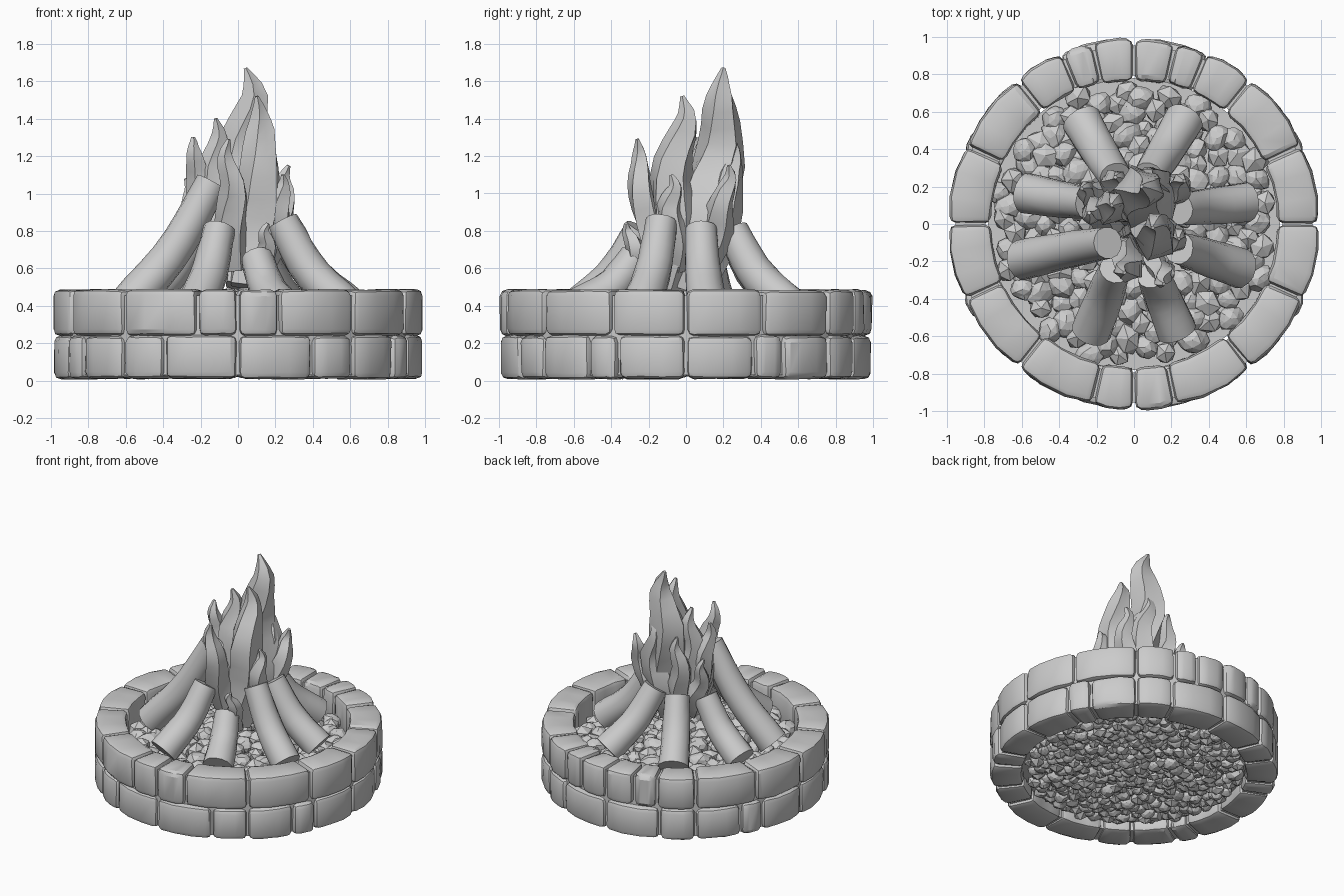
import bpy, bmesh, math, random
from mathutils import Vector, Matrix

if "Cube" in bpy.data.objects:
    bpy.data.objects.remove(bpy.data.objects["Cube"])

random.seed(7)


def finish(bm, name, angle=None):
    bmesh.ops.recalc_face_normals(bm, faces=bm.faces[:])
    me = bpy.data.meshes.new(name)
    bm.to_mesh(me)
    bm.free()
    ob = bpy.data.objects.new(name, me)
    bpy.context.collection.objects.link(ob)
    if angle:
        bpy.ops.object.select_all(action='DESELECT')
        ob.select_set(True)
        bpy.context.view_layer.objects.active = ob
        bpy.ops.object.shade_smooth_by_angle(angle=math.radians(angle))
    return ob


def polar(r, a, z):
    return Vector((r * math.cos(a), r * math.sin(a), z))


def arc_block(a0, a1, r0, r1, z0, z1, segs, closed=False):
    """Curved block between two angles; closed=True makes a full ring."""
    bm = bmesh.new()
    rows = []
    for i in range(segs if closed else segs + 1):
        t = i / segs
        a = a0 + (a1 - a0) * t
        end = 0 if closed else 0.012 * abs(2 * t - 1) ** 2
        rows.append([bm.verts.new(polar(r, a, z)) for r, z in
                     ((r0, z0), (r1 - end, z0), (r1 - end, z1), (r0, z1))])
    for i in range(segs):
        p, q = rows[i], rows[(i + 1) % len(rows)]
        for k in range(4):
            bm.faces.new((p[k], p[(k + 1) % 4], q[(k + 1) % 4], q[k]))
    if not closed:
        bm.faces.new(rows[0])
        bm.faces.new(rows[-1][::-1])
    bmesh.ops.recalc_face_normals(bm, faces=bm.faces[:])
    return bm


def stone(name, d0, d1, z0, z1):
    gap = 0.006
    j = lambda s: random.uniform(-s, s)
    bm = arc_block(math.radians(d0) + gap, math.radians(d1) - gap,
                   0.77 + j(.006), 0.995 + j(.005), z0 + j(.003), z1 + j(.004), 3)
    edges = [e for e in bm.edges if e.calc_face_angle(0) > math.radians(40)]
    bmesh.ops.bevel(bm, geom=edges, offset=0.034, offset_type='OFFSET',
                    segments=2, profile=0.5, affect='EDGES', clamp_overlap=True)
    for v in bm.verts:  # slight chiselled unevenness
        v.co += Vector((j(.003), j(.003), j(.003)))
    finish(bm, name, 28)


def spline(pts, n):
    """Catmull-Rom samples through points."""
    P = [Vector(p) for p in pts]
    P = [2 * P[0] - P[1]] + P + [2 * P[-1] - P[-2]]
    out = []
    for i in range(n + 1):
        s = min(i / n * (len(pts) - 1), len(pts) - 1.0001)
        k, t = int(s), s - int(s)
        a, b, c, d = P[k:k + 4]
        out.append(0.5 * (2 * b + (c - a) * t + (2 * a - 5 * b + 4 * c - d) * t * t
                          + (3 * b - a - 3 * c + d) * t ** 3))
    return out


def tube(bm, pts, radii, n, sides, rough=0.0, flute=0.0, twist=0.0):
    """Capped tube along a smooth path."""
    path = spline(pts, n)
    rad = [v.x for v in spline([(r, 0, 0) for r in radii], n)]
    rings = []
    for i, p in enumerate(path):
        tan = (path[min(i + 1, n)] - path[max(i - 1, 0)]).normalized()
        u = tan.cross(Vector((0, 1, 0.01))).normalized()
        w = tan.cross(u)
        ring = []
        for k in range(sides):
            a = 2 * math.pi * k / sides + twist * i / n
            r = max(rad[i], .004) * (1 + (flute if k % 2 else -flute) + random.uniform(-rough, rough))
            ring.append(bm.verts.new(p + (u * math.cos(a) + w * math.sin(a)) * r))
        rings.append(ring)
    for p, q in zip(rings, rings[1:]):
        for k in range(sides):
            bm.faces.new((p[k], p[(k + 1) % sides], q[(k + 1) % sides], q[k]))
    bm.faces.new(rings[0][::-1])
    bm.faces.new(rings[-1])


# Two courses of stones
upper = [0, 25, 51, 67, 77, 90, 103, 113, 129, 155, 180, 204, 231, 257, 270, 283, 309, 336, 360]
quarter = [0, 22, 32, 51, 66]
lower = [q for q in quarter] + [90] + [180 - q for q in quarter[::-1]]
lower += [180 + q for q in lower[1:]]
for course, degs, z0, z1 in (("lower", lower, .01, .24), ("upper", upper, .24, .485)):
    for i, (a, b) in enumerate(zip(degs, degs[1:])):
        stone(f"{course}_stone_{i + 1}", a, b, z0, z1)

# Mortar ring behind the joints
finish(arc_block(0, 2 * math.pi, .795, .955, .03, .455, 48, True), "mortar_ring", 30)


# Pebble bed: mounded top layer and flat underside
def pebbles(name, count, size, height, squash):
    bm = bmesh.new()
    for i in range(count):
        r = .735 * math.sqrt((i + .5) / count)
        pos = polar(r, i * 2.39996, height(r) + random.uniform(-.015, .015))
        pos.x += random.uniform(-.015, .015)
        pos.y += random.uniform(-.015, .015)
        s = size * random.uniform(.85, 1.2)
        m = (Matrix.Translation(pos) @ Matrix.Rotation(random.uniform(0, 6.28), 4, 'Z')
             @ Matrix.Diagonal((s * 1.1, s * .95, s * squash, 1)))
        new = bmesh.ops.create_icosphere(bm, subdivisions=1 if i % 2 else 2, radius=1, matrix=m)
        for v in new['verts']:
            v.co += (v.co - pos) * random.uniform(-.12, .1)
    finish(bm, name)


pebbles("top_pebbles", 175, .068, lambda r: .31 + .13 * max(0, 1 - r / .5), .9)
pebbles("bottom_pebbles", 340, .05, lambda r: .075, .9)
bm = bmesh.new()
bmesh.ops.create_cone(bm, cap_ends=True, segments=32, radius1=.78, radius2=.78, depth=.19,
                      matrix=Matrix.Translation((0, 0, .18)))
finish(bm, "bed_core")

# Eight curved logs: outer end x, y, then inner top end x, y, z
logs = [(-.28, .55, -.10, .25, .78), (.27, .56, .08, .25, .80),
        (.60, .115, .24, .08, .81), (.575, -.24, .24, -.13, .85),
        (.23, -.575, .10, -.27, .66), (-.23, -.575, -.10, -.24, .81),
        (-.60, -.19, -.14, -.10, 1.06), (-.58, .165, -.24, .11, .76)]
for i, (x0, y0, x1, y1, z1) in enumerate(logs):
    low, top = Vector((x0, y0, .39)), Vector((x1, y1, z1))
    mid = low.lerp(top, .5)
    mid += Vector((-x0, -y0, 0)).normalized() * .03 - Vector((0, 0, .025))
    bm = bmesh.new()
    tube(bm, [low, mid, top], [.108, .098, .086], 7, 14, .025)
    finish(bm, f"log_{i + 1}", 35)

# Flame tongues: base x, y, z; tip x, y, z; thickness
tongues = [(.04, .00, .50, .04, .20, 1.67, .135), (.05, -.08, .50, .10, -.02, 1.52, .115),
           (-.05, .05, .60, -.12, .10, 1.40, .09), (-.08, .04, .65, -.24, .06, 1.30, .075),
           (-.12, .10, .60, -.28, .19, 1.08, .06), (.12, .10, .60, .27, .23, 1.15, .07),
           (-.01, -.12, .60, -.05, -.26, 1.29, .075), (.07, .10, .55, .10, .25, 1.30, .09),
           (.10, -.15, .50, .16, -.32, .84, .055), (.12, -.04, .60, .24, -.08, 1.10, .07),
           (-.08, .12, .60, -.10, .25, 1.22, .07)]
bm = bmesh.new()
for i, (bx, by, bz, tx, ty, tz, r) in enumerate(tongues):
    b, t = Vector((bx, by, bz)), Vector((tx, ty, tz))
    out = Vector((tx, ty, 0)).normalized()
    side = Vector((-out.y, out.x, 0))
    s = .25 * r * (1 if i % 2 else -1)
    path = [b]
    for f, h, o, sw in ((.3, .25, .25, 1), (.62, .5, .4, -1), (.86, .75, .15, 1.3)):
        path.append(b.lerp(t, f) + out * o * r + side * s * sw)
    path.append(t)
    tube(bm, path, [r * .85, r * 1.1, r * .9, r * .52, .01], 13, 10, .07, .12, 1.2)
finish(bm, "flame", 32)
